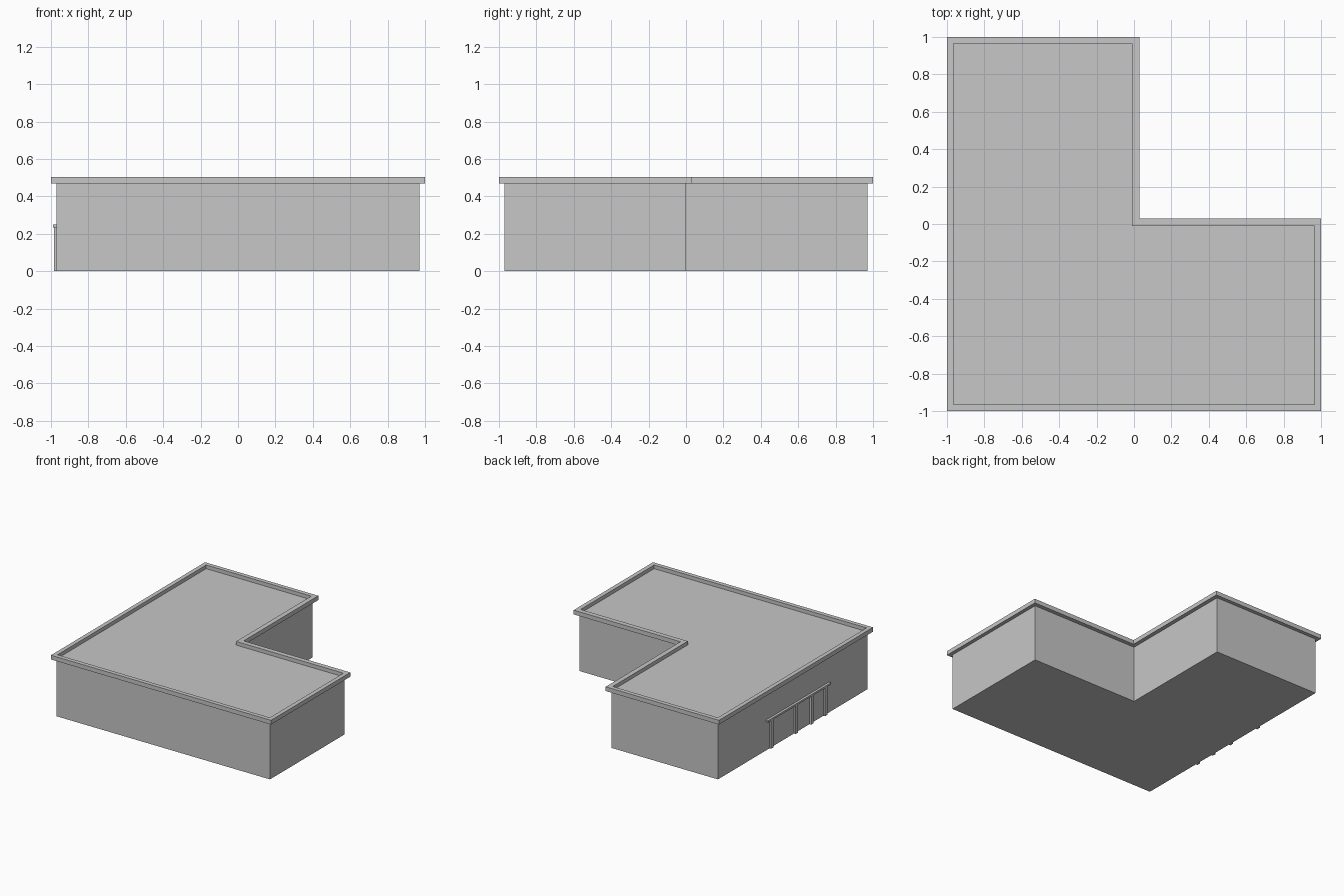
import bpy, bmesh

if "Cube" in bpy.data.objects:
    bpy.data.objects.remove(bpy.data.objects["Cube"])

grey = bpy.data.materials.new("light_grey")
grey.diffuse_color = (0.57, 0.57, 0.57, 1)
grey.use_nodes = True
grey.node_tree.nodes["Principled BSDF"].inputs["Base Color"].default_value = grey.diffuse_color


def finish(name, bm):
    bmesh.ops.recalc_face_normals(bm, faces=bm.faces[:])
    mesh = bpy.data.meshes.new(name)
    bm.to_mesh(mesh)
    bm.free()
    mesh.materials.append(grey)
    obj = bpy.data.objects.new(name, mesh)
    bpy.context.collection.objects.link(obj)
    return obj


def l_outline(edge, notch):
    # L-shaped footprint with the back right quarter left open
    return [(-edge, -edge), (edge, -edge), (edge, notch),
            (notch, notch), (notch, edge), (-edge, edge)]


def prism(name, outline, z0, z1):
    bm = bmesh.new()
    base = bm.faces.new([bm.verts.new((x, y, z0)) for x, y in outline])
    ext = bmesh.ops.extrude_face_region(bm, geom=[base], use_keep_orig=True)
    for v in ext["geom"]:
        if isinstance(v, bmesh.types.BMVert):
            v.co.z = z1
    return finish(name, bm)


def ring(name, outer, inner, z0, z1):
    # Closed frame with a rectangular section following the outline
    bm = bmesh.new()
    loops = [[bm.verts.new((x, y, z)) for x, y in o]
             for o, z in ((outer, z0), (outer, z1), (inner, z1), (inner, z0))]
    n = len(outer)
    for k in range(4):
        a, b = loops[k], loops[(k + 1) % 4]
        for i in range(n):
            j = (i + 1) % n
            bm.faces.new((a[i], a[j], b[j], b[i]))
    return finish(name, bm)


def box(name, x0, x1, y0, y1, z0, z1):
    return prism(name, [(x0, y0), (x1, y0), (x1, y1), (x0, y1)], z0, z1)


# Building body, its top being the recessed flat roof
prism("building_walls", l_outline(0.97, -0.003), 0, 0.475)

# Overhanging roof edge
ring("roof_parapet", l_outline(1.0, 0.03), l_outline(0.965, -0.01), 0.47, 0.505)

# Entrance frame on the left wall
for i, y in enumerate((-0.415, -0.235, -0.03, 0.285)):
    box(f"entrance_post_{i + 1}", -0.985, -0.968, y - 0.015, y + 0.015, 0, 0.237)
box("entrance_lintel", -0.99, -0.968, -0.47, 0.345, 0.235, 0.25)
